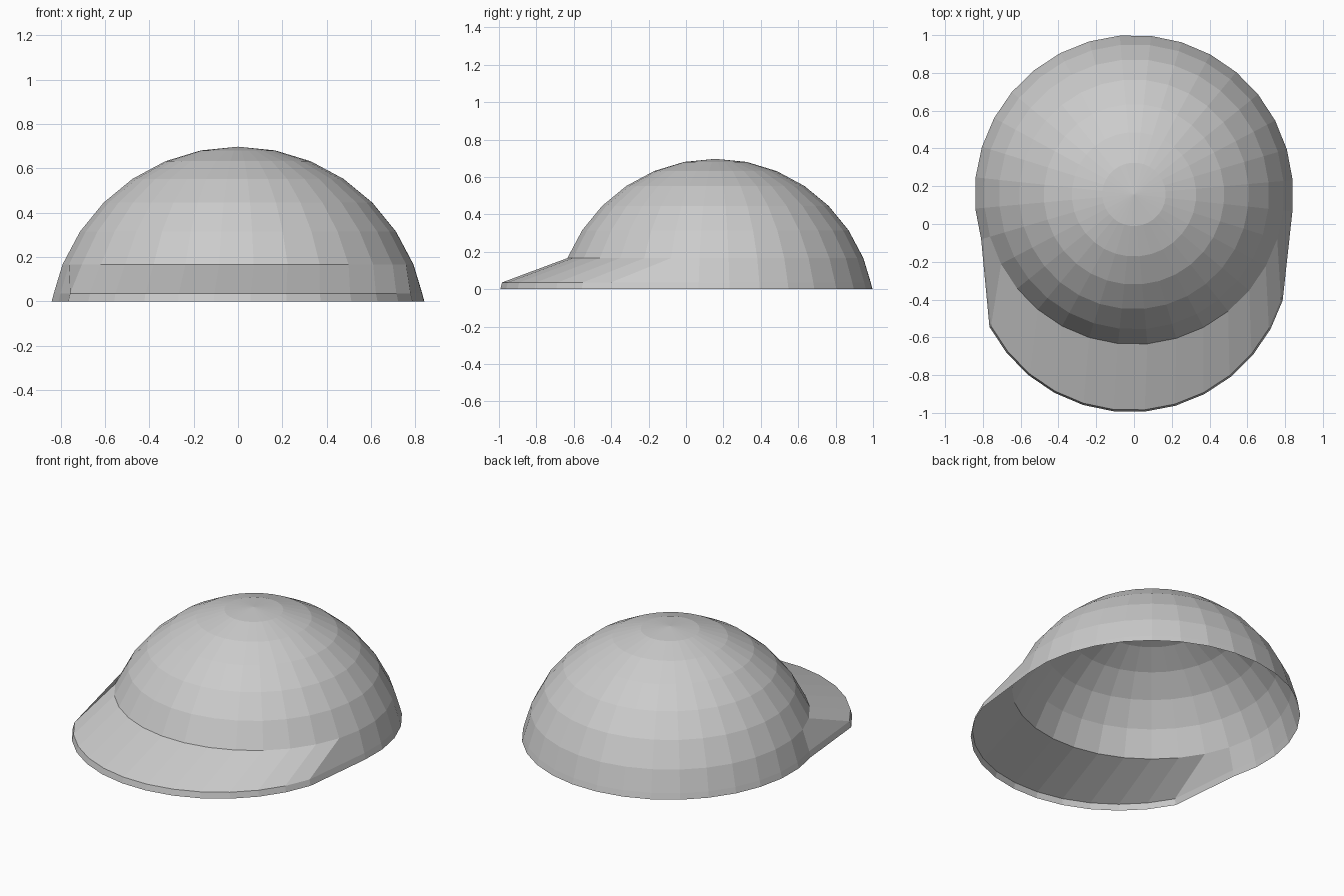
import bpy, bmesh
from math import sin, cos, radians
from mathutils import Vector

old = bpy.data.objects.get("Cube")
if old:
    bpy.data.objects.remove(old, do_unlink=True)

SEGMENTS, STEP = 32, 11.25
RADIUS, CENTRE = 0.86, Vector((0, 0.157, -0.163))
BRIM_SHIFT = Vector((-0.018, -0.31, 0))

# Single fabric colour
grey = bpy.data.materials.new("plain_grey")
grey.use_nodes = True
colour = (0.6, 0.6, 0.6, 1)
grey.diffuse_color = colour
grey.node_tree.nodes["Principled BSDF"].inputs["Base Color"].default_value = colour

bm = bmesh.new()


def ring(radius, z, brim=False):
    """Ring of vertices, with the front arc pulled forward for the brim."""
    verts = []
    for i in range(SEGMENTS):
        # Angle from the front, growing towards +x
        a = -180 + STEP * (i + 0.5) - 0.5
        r = radians(a)
        p = Vector((radius * sin(r), CENTRE.y - radius * cos(r), z))
        if brim and -66 < a < 76:
            p += BRIM_SHIFT
        verts.append(bm.verts.new(p))
    return verts


# Crown rings, then the edge of the brim and its thin lip
rings = [ring(RADIUS * sin(radians(STEP * k)),
              CENTRE.z + RADIUS * cos(radians(STEP * k))) for k in range(1, 7)]
rings.append(ring(0.834, 0.036, brim=True))
rings.append(ring(0.8435, 0, brim=True))

apex = bm.verts.new(CENTRE + Vector((0, 0, RADIUS)))
for i in range(SEGMENTS):
    j = (i + 1) % SEGMENTS
    bm.faces.new((apex, rings[0][i], rings[0][j]))
    for upper, lower in zip(rings, rings[1:]):
        bm.faces.new((upper[i], lower[i], lower[j], upper[j]))
bmesh.ops.recalc_face_normals(bm, faces=bm.faces)

mesh = bpy.data.meshes.new("cap_shell")
bm.to_mesh(mesh)
bm.free()
mesh.materials.append(grey)
cap = bpy.data.objects.new("cap_shell", mesh)
bpy.context.collection.objects.link(cap)
